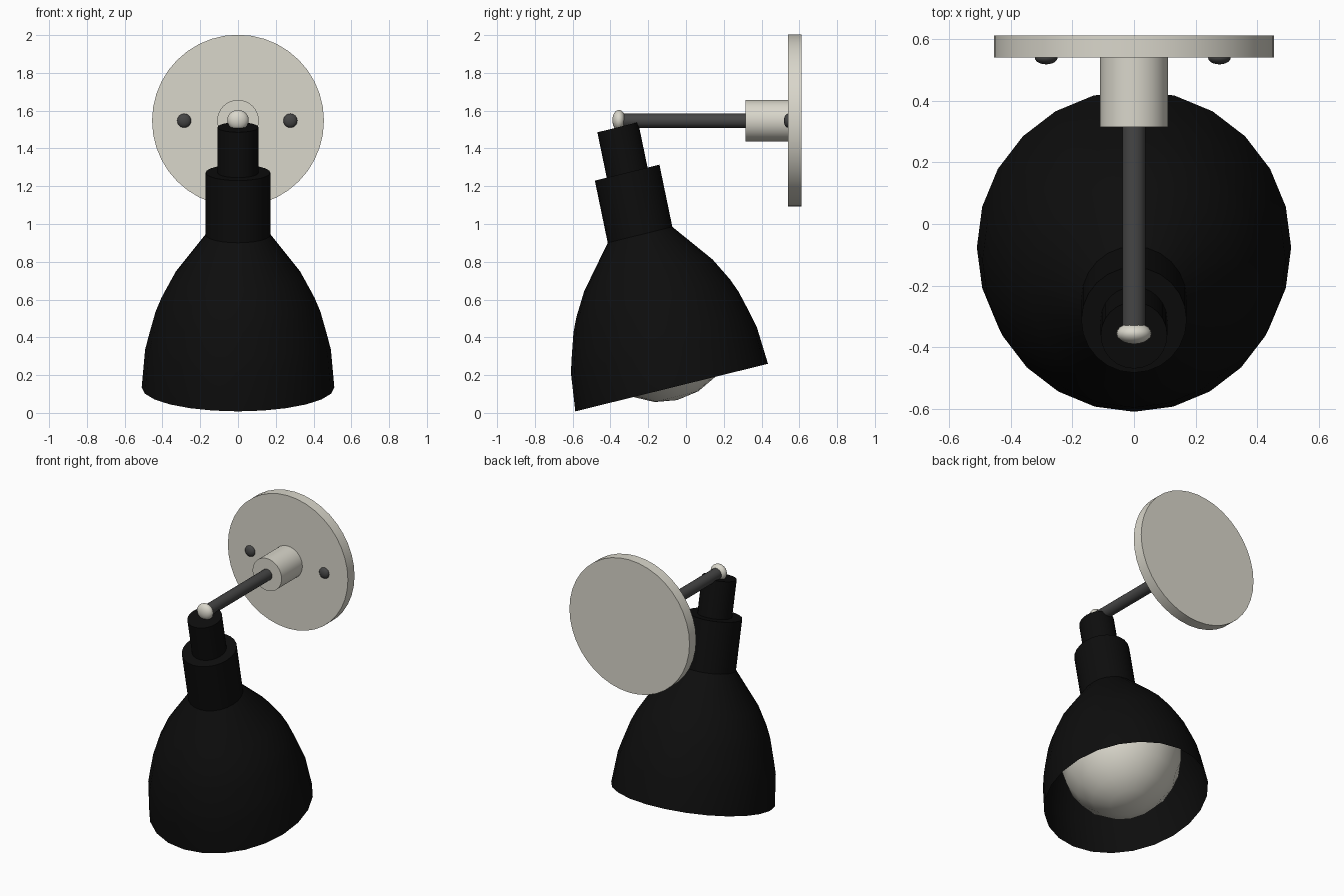
import bpy, bmesh, math
from mathutils import Matrix, Vector

cube = bpy.data.objects.get("Cube")
if cube:
    bpy.data.objects.remove(cube, do_unlink=True)


def material(name, rgb):
    m = bpy.data.materials.new(name)
    m.use_nodes = True
    m.diffuse_color = (*rgb, 1)
    bsdf = m.node_tree.nodes["Principled BSDF"]
    bsdf.inputs["Base Color"].default_value = (*rgb, 1)
    bsdf.inputs["Roughness"].default_value = 0.6
    return m


black = material("black_enamel", (0.004, 0.004, 0.004))
grey = material("dark_grey_metal", (0.06, 0.06, 0.06))
cream = material("warm_cream", (0.70, 0.68, 0.60))


def finish(name, bm, mat, matrix, angle=35):
    bm.transform(matrix)
    bmesh.ops.recalc_face_normals(bm, faces=bm.faces[:])
    mesh = bpy.data.meshes.new(name)
    bm.to_mesh(mesh)
    bm.free()
    mesh.materials.append(mat)
    ob = bpy.data.objects.new(name, mesh)
    bpy.context.collection.objects.link(ob)
    bpy.ops.object.select_all(action="DESELECT")
    ob.select_set(True)
    bpy.context.view_layer.objects.active = ob
    bpy.ops.object.shade_smooth_by_angle(angle=math.radians(angle))
    return ob


def lathe(name, profile, mat, matrix, sides=24):
    """Revolve (radius, height) points around local z; zero radius closes an end."""
    bm = bmesh.new()
    verts = [bm.verts.new((r, 0, h)) for r, h in profile]
    edges = [bm.edges.new(pair) for pair in zip(verts, verts[1:])]
    bmesh.ops.spin(bm, geom=verts + edges, cent=(0, 0, 0), axis=(0, 0, 1),
                   angle=math.tau, steps=sides, use_duplicate=False)
    bmesh.ops.remove_doubles(bm, verts=bm.verts[:], dist=0.0005)
    return finish(name, bm, mat, matrix)


def tube(name, radius, start, end, mat, matrix, sides=24):
    return lathe(name, [(0, start), (radius, start), (radius, end), (0, end)],
                 mat, matrix, sides)


def ball(name, centre, radii, mat, frame=Matrix(), u=20, v=12):
    bm = bmesh.new()
    bmesh.ops.create_uvsphere(bm, u_segments=u, v_segments=v, radius=1)
    local = Matrix.Translation(centre) @ Matrix.Diagonal((*radii, 1))
    return finish(name, bm, mat, frame @ local, 50)


# Leaning frame of the lamp head, with its origin at the centre of the rim
head = Matrix(((1, 0, 0, 0),
               (0, 1, -0.207, -0.076),
               (0, 0.247, 1, 0.134),
               (0, 0, 0, 1)))

# Horizontal frame of the wall mount: local z runs towards +y
ARM_Z = 1.547
mount = Matrix.Translation((0, 0, ARM_Z)) @ Matrix.Rotation(-math.pi / 2, 4, "X")

# Open bell shade
lathe("lamp_shade", [(0.51, 0), (0.492, 0.2), (0.471, 0.28), (0.437, 0.4),
                     (0.406, 0.474), (0.34, 0.594), (0.17, 0.81), (0, 0.81)],
      black, head)

# Stepped socket above the shade
tube("socket_lower", 0.171, 0.805, 1.138, black, head)
tube("socket_upper", 0.108, 1.138, 1.378, black, head)

# Large round bulb inside the shade
ball("bulb", (0, 0.015, 0.305), (0.375, 0.375, 0.375), cream, head, 16, 10)

# Arm with its end knob
tube("arm", 0.038, -0.355, 0.33, grey, mount, 20)
ball("end_knob", (0, -0.355, 1.55), (0.057, 0.035, 0.054), cream)

# Wall plate, boss and two screws
tube("wall_plate", 0.455, 0.54, 0.612, cream, mount, 40)
tube("plate_boss", 0.11, 0.315, 0.545, cream, mount, 32)
for side, x in (("left", 0.277), ("right", -0.285)):
    ball(f"{side}_screw", (x, 0.54, ARM_Z), (0.037, 0.022, 0.037), grey)
